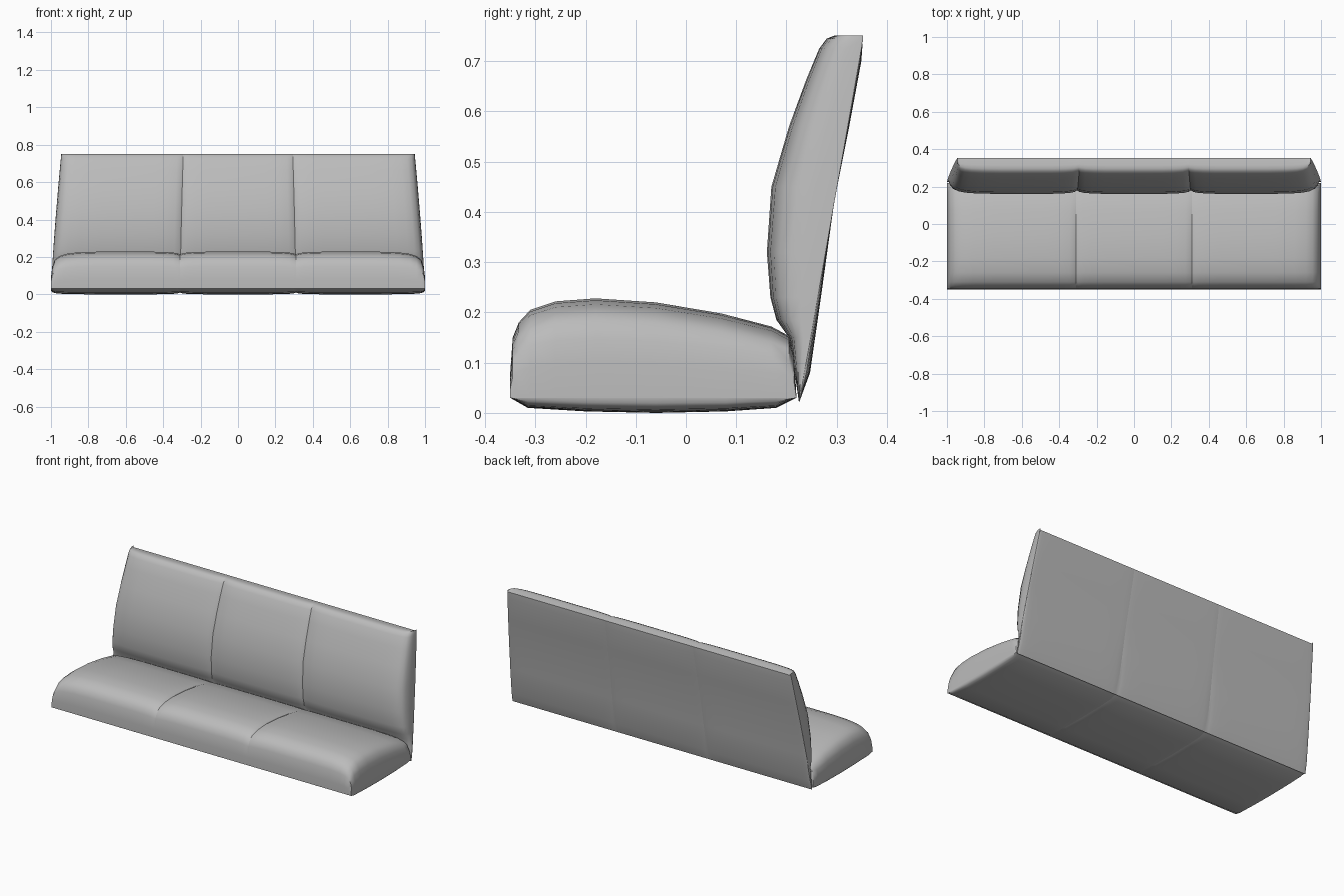
import bpy
import bmesh

cube = bpy.data.objects.get("Cube")
if cube:
    bpy.data.objects.remove(cube, do_unlink=True)

# Grey upholstery
grey = bpy.data.materials.new("grey upholstery")
grey.use_nodes = True
tone = (0.5, 0.5, 0.5, 1)
grey.diffuse_color = tone
grey.node_tree.nodes["Principled BSDF"].inputs["Base Color"].default_value = tone

SEAM = 0.31
# Distance from a seam and how much of the seam's dip remains there
DIPS = ((0, 1), (0.012, 0.6), (0.035, 0.32), (0.08, 0.12), (0.15, 0))
# Rounded ends: position across the width and remaining fullness
ENDS = ((1, 0), (0.999, 0.35), (0.993, 0.6), (0.98, 0.78), (0.955, 0.88),
        (0.92, 0.94), (0.86, 0.98), (0.75, 1))


def stations():
    half = [(x, full, 0) for x, full in ENDS]
    half += [(SEAM + d, 1, dip) for d, dip in DIPS]
    half += [(SEAM - d, 1, dip) for d, dip in DIPS[1:]]
    both = half + [(-x, f, d) for x, f, d in half] + [(0, 1, 0)]
    return sorted(both)


def cushion(name, profile, place):
    """Loft a closed y-z profile across x; place() puffs each point."""
    bm = bmesh.new()
    rows = stations()
    rings = [[bm.verts.new(place(x, f, d, y, z)) for y, z in profile]
             for x, f, d in rows]
    n = len(profile)
    for a, b in zip(rings, rings[1:]):
        for i in range(n):
            j = (i + 1) % n
            bm.faces.new((a[i], a[j], b[j], b[i]))
    # Creased seams between the three places
    for (x, f, dip), ring in zip(rows, rings):
        if dip == 1:
            for a, b in zip(ring, ring[1:]):
                bm.edges.get((a, b)).smooth = False
    bmesh.ops.recalc_face_normals(bm, faces=bm.faces)
    mesh = bpy.data.meshes.new(name)
    bm.to_mesh(mesh)
    bm.free()
    mesh.materials.append(grey)
    obj = bpy.data.objects.new(name, mesh)
    bpy.context.collection.objects.link(obj)
    bpy.ops.object.select_all(action="DESELECT")
    obj.select_set(True)
    bpy.context.view_layer.objects.active = obj
    bpy.ops.object.shade_smooth_by_angle(angle=0.7, keep_sharp_edges=True)
    return obj


# Seat cushion: swells up and down from its lower rim
RIM = 0.03


def place_seat(x, full, dip, y, z):
    fade = 1 if y < 0 else max(0.3, 1 - y * 4)
    puff = full * (1 - 0.08 * dip * fade)
    if z < RIM:
        puff = full * (1 - 0.3 * dip)
    return x, y, RIM + (z - RIM) * puff


seat_profile = [
    (-0.35, 0.03), (-0.35, 0.08), (-0.345, 0.15), (-0.333, 0.18),
    (-0.31, 0.205), (-0.26, 0.222), (-0.18, 0.228), (-0.06, 0.22),
    (0.07, 0.198), (0.17, 0.172), (0.205, 0.153), (0.215, 0.12),
    (0.22, 0.03), (0.18, 0.01), (0.08, 0.003), (-0.06, 0),
    (-0.2, 0.003), (-0.315, 0.01)]
cushion("seat_cushion", seat_profile, place_seat)


# Backrest: swells forward and back from a leaning plane, tapering upward
def place_back(x, full, dip, y, z):
    lean = min(0.352, 0.225 + (z - 0.02) * 0.176)
    depth = 0.16 if y < lean else 0.5
    width = 1 - 0.055 * (z / 0.75) ** 1.3
    return x * width, lean + (y - lean) * full * (1 - depth * dip), z


back_profile = [
    (0.225, 0.02), (0.215, 0.09), (0.205, 0.15), (0.18, 0.185), (0.168, 0.23),
    (0.161, 0.32), (0.17, 0.45), (0.205, 0.57), (0.24, 0.665),
    (0.265, 0.725), (0.28, 0.745), (0.295, 0.751), (0.315, 0.75),
    (0.352, 0.742), (0.349, 0.7), (0.323, 0.56), (0.295, 0.42),
    (0.27, 0.24), (0.247, 0.08)]
cushion("backrest_cushion", back_profile, place_back)
